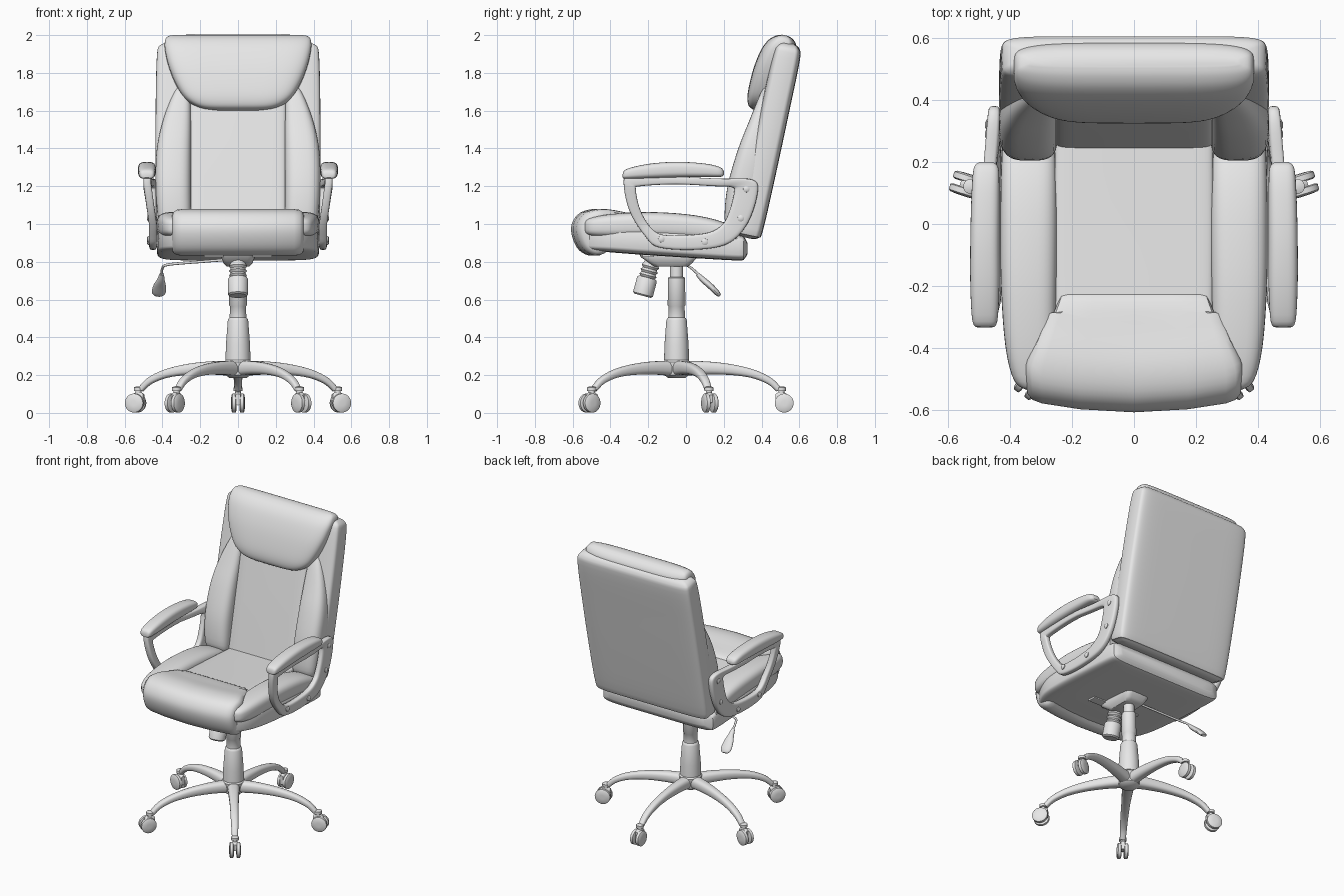
import bpy, bmesh, math
from mathutils import Vector, Matrix

cube = bpy.data.objects.get("Cube")
if cube:
    bpy.data.objects.remove(cube)

grey = bpy.data.materials.new("plain_grey")
grey.use_nodes = True
grey.diffuse_color = (0.8, 0.8, 0.8, 1)
grey.node_tree.nodes["Principled BSDF"].inputs["Base Color"].default_value = (0.8, 0.8, 0.8, 1)

X, Y, Z = Vector((1, 0, 0)), Vector((0, 1, 0)), Vector((0, 0, 1))
parts = []


def loft(name, rings, matrix=None, closed=False):
    """Skin a list of equal rings; cap the ends unless the loft is closed."""
    bm = bmesh.new()
    rows = [[bm.verts.new(p) for p in ring] for ring in rings]
    n = len(rows[0])
    for i in range(len(rows) if closed else len(rows) - 1):
        a, b = rows[i], rows[(i + 1) % len(rows)]
        for j in range(n):
            k = (j + 1) % n
            bm.faces.new((a[j], a[k], b[k], b[j]))
    if not closed:
        bm.faces.new(rows[0])
        bm.faces.new(rows[-1])
    bmesh.ops.recalc_face_normals(bm, faces=bm.faces)
    mesh = bpy.data.meshes.new(name)
    bm.to_mesh(mesh)
    bm.free()
    mesh.materials.append(grey)
    obj = bpy.data.objects.new(name, mesh)
    bpy.context.collection.objects.link(obj)
    if matrix:
        obj.matrix_world = matrix
    parts.append(obj)
    return obj


def smooth(points, sub=4, closed=False):
    """Catmull-Rom resampling of equal-length tuples."""
    n, out = len(points), []
    for i in range(n if closed else n - 1):
        if closed:
            q = [points[(i + d) % n] for d in (-1, 0, 1, 2)]
        else:
            q = [points[min(max(i + d, 0), n - 1)] for d in (-1, 0, 1, 2)]
        for s in range(sub):
            t = s / sub
            out.append(tuple(
                b + 0.5 * t * (c - a + t * (2 * a - 5 * b + 4 * c - d + t * (3 * (b - c) + d - a)))
                for a, b, c, d in zip(*q)))
    return out if closed else out + [points[-1]]


def oval(centre, u, v, a, b, power=2, n=32):
    ring = []
    for i in range(n):
        t = 2 * math.pi * i / n
        c, s = math.cos(t), math.sin(t)
        ring.append(centre + u * math.copysign(a * abs(c) ** (2 / power), c)
                    + v * math.copysign(b * abs(s) ** (2 / power), s))
    return ring


def sweep(name, stations, side=X, axis=None, power=2, sub=4, matrix=None, n=32):
    """Stations are (x, y, z, half width, half height) along a path."""
    st = smooth(stations, sub)
    pts = [Vector(s[:3]) for s in st]
    rings = []
    for i, s in enumerate(st):
        t = axis or (pts[min(i + 1, len(pts) - 1)] - pts[max(i - 1, 0)]).normalized()
        up = t.cross(side).normalized()
        rings.append(oval(pts[i], up.cross(t), up, max(s[3], .002), max(s[4], .002), power, n))
    return loft(name, rings, matrix)


def lathe(name, profile, matrix=None):
    """Profile is (radius, height) turned around z."""
    return loft(name, [oval(Vector((0, 0, h)), X, Y, r, r) for r, h in profile], matrix)


# Base: hub, gas lift, five legs with twin-wheel casters
centre = Matrix.Translation((0, -.05, 0))
lathe("base_hub", [(.045, .185), (.065, .2), (.072, .27), (.06, .285)], centre)
lathe("lift_cover", [(.066, .28), (.064, .36), (.054, .49), (.05, .5), (.044, .505),
                     (.043, .565), (.047, .57), (.045, .715), (.034, .72), (.034, .82)], centre)
for i in range(5):
    m = centre @ Matrix.Rotation(math.radians(90 + 72 * i), 4, "Z")
    sweep("base_leg", [(.03, 0, .235, .04, .04), (.15, 0, .238, .034, .035), (.28, 0, .23, .028, .029),
                       (.4, 0, .208, .025, .023), (.49, 0, .17, .022, .019), (.54, 0, .125, .019, .016)],
          side=Y, power=2.6, matrix=m, n=20)
    lathe("caster_stem", [(.016, .05), (.016, .115), (.024, .117), (.024, .135), (.012, .14)],
          m @ Matrix.Translation((.555, 0, 0)))
    sweep("caster_hood", [(.525, 0, .07, .014, .03), (.555, 0, .085, .016, .03), (.59, 0, .075, .014, .02)],
          side=Y, axis=X, power=4, matrix=m, n=16)
    for s in (-1, 1):
        lathe("caster_wheel", [(.04, -.013), (.05, -.009), (.05, .009), (.042, .014), (.015, .016)],
              m @ Matrix.Translation((.57, .021 * s, .052)) @ Matrix.Rotation(-s * math.pi / 2, 4, "X"))

# Tilt mechanism, tension knob and height lever
sweep("tilt_mechanism", [(0, -.08, .775, .06, .09), (0, -.08, .79, .075, .11),
                         (0, -.09, .825, .09, .15), (0, -.09, .85, .09, .16)], axis=Z, power=6, sub=1)
for y in (-.2, .03):
    sweep("mount_bracket", [(-.18, y, .832, .03, .008), (.18, y, .832, .03, .008)], side=Y, power=6, sub=1)
tilt = Matrix.Translation((0, -.23, .62)) @ Matrix.Rotation(math.radians(-15), 4, "X")
lathe("tension_knob", [(.045, 0), (.054, .008), (.054, .09), (.047, .1)], tilt)
lathe("knob_bellows", [(.047 if i % 2 else .038, .1 + .012 * i) for i in range(6)] + [(.03, .2)], tilt)
sweep("lever_rod", [(0, -.04, .815, .007, .007), (-.2, -.02, .8, .007, .007), (-.37, 0, .785, .007, .007),
                    (-.4, .03, .765, .007, .007), (-.405, .075, .725, .007, .007)], side=Z, n=12)
sweep("lever_handle", [(-.404, .06, .735, .012, .01), (-.408, .09, .705, .02, .015),
                       (-.415, .13, .67, .034, .016), (-.42, .165, .635, .036, .014),
                       (-.422, .178, .62, .02, .008)], n=20)

# Seat: base slab, centre panel, rolled front edge, side bolsters
sweep("seat_base", [(0, -.56, .92, .27, .03), (0, -.53, .92, .335, .058), (0, -.4, .918, .405, .068),
                    (0, -.2, .907, .428, .072), (0, .1, .888, .43, .072), (0, .28, .875, .425, .068),
                    (0, .31, .872, .41, .055), (0, .325, .871, .37, .03)], axis=Y, power=7, n=48)
sweep("seat_centre", [(0, -.28, .98, .256, .055), (0, 0, .965, .258, .055), (0, .3, .95, .256, .055)],
      axis=Y, power=9)

profile = smooth([(-.23, 1.035), (-.35, 1.062), (-.47, 1.08), (-.56, 1.06), (-.605, 1.0), (-.602, .93),
                  (-.565, .86), (-.5, .832), (-.44, .86), (-.38, .91), (-.23, .95)], 4, True)
rings = []
for s, k in [(-1, .7), (-.985, .88), (-.94, .97), (-.85, 1), (-.5, 1), (0, 1),
             (.5, 1), (.85, 1), (.94, .97), (.985, .88), (1, .7)]:
    ring = []
    for y, z in profile:
        half = .25 + .1 * min(max((-.23 - y) / .28, 0), 1)
        ring.append(Vector((s * half, -.43 + (y + .43) * k + .04 * s * s * (y < -.3), .96 + (z - .96) * k)))
    rings.append(ring)
loft("seat_front_roll", rings)

# Backrest, built upright then leaned back
lean = Matrix.Translation((0, .4, .915)) @ Matrix.Rotation(math.radians(-12.1), 4, "X")
sweep("back_shell", [(0, -.075, -.005, .36, .03), (0, -.075, .008, .41, .057), (0, -.075, .05, .43, .072),
                     (0, -.075, .35, .436, .076), (0, -.075, .7, .436, .076), (0, -.075, .97, .43, .074),
                     (0, -.075, 1.03, .415, .06), (0, -.075, 1.05, .37, .03)],
      axis=Z, power=7, matrix=lean, n=48)
sweep("back_centre", [(0, -.1, .03, .256, .07), (0, -.1, .4, .256, .072), (0, -.1, .8, .256, .07)],
      axis=Z, power=9, matrix=lean)
sweep("headrest", [(0, -.165, .665, .1, .02), (0, -.16, .68, .2, .055), (0, -.15, .725, .275, .082),
                   (0, -.142, .8, .325, .094), (0, -.135, .9, .365, .095), (0, -.122, .99, .386, .09),
                   (0, -.11, 1.045, .388, .075), (0, -.106, 1.075, .375, .045), (0, -.106, 1.086, .34, .015)],
      axis=Z, power=4.5, matrix=lean, n=48)

# Paired parts: bolsters, wings and armrests
outer = [(-.33, 1.22), (-.3, 1.07), (-.22, .94), (-.14, .875), (.07, .865), (.23, .9),
         (.33, 1.01), (.38, 1.17), (.35, 1.235), (.18, 1.24), (-.05, 1.25), (-.29, 1.25)]
inner = [(-.265, 1.18), (-.24, 1.07), (-.18, .975), (-.1, .94), (.1, .95), (.19, .995),
         (.23, 1.07), (.255, 1.17), (.24, 1.195), (.15, 1.2), (-.05, 1.21), (-.24, 1.2)]
frame = smooth([o + i for o, i in zip(outer, inner)], 5, True)
for s, label in ((1, "left"), (-1, "right")):
    sweep(label + "_seat_bolster",
          [(s * .315, -.54, .985, .02, .02), (s * .325, -.51, .985, .06, .045), (s * .335, -.4, .99, .08, .062),
           (s * .34, -.2, .995, .09, .068), (s * .34, .0, .985, .092, .067), (s * .34, .15, .965, .09, .06),
           (s * .34, .27, .93, .085, .05)], axis=Y, power=3)
    sweep(label + "_back_wing",
          [(s * .33, -.14, .02, .07, .04), (s * .335, -.145, .07, .086, .07), (s * .342, -.15, .24, .094, .086),
           (s * .34, -.145, .44, .092, .078), (s * .325, -.135, .6, .077, .062), (s * .3, -.12, .75, .05, .05),
           (s * .28, -.11, .82, .03, .04)], axis=Z, power=3, matrix=lean)
    rings = []
    for oy, oz, iy, iz in frame:
        y, z = (oy + iy) / 2, (oz + iz) / 2
        x = .45 + .03 * min(max((z - 1) / .2, 0), 1) * min(max((.34 - y) / .3, 0), 1)
        half = Vector((0, oy - iy, oz - iz)) / 2
        rings.append(oval(Vector((s * x, y, z)), X, half.normalized(), .021, half.length, 4, 20))
    loft(label + "_arm_frame", rings, closed=True)
    sweep(label + "_arm_pad",
          [(s * .482, -.335, 1.255, .022, .01), (s * .482, -.315, 1.265, .04, .026),
           (s * .482, -.2, 1.28, .047, .038), (s * .482, -.05, 1.288, .047, .041),
           (s * .48, .1, 1.284, .045, .036), (s * .478, .18, 1.275, .04, .026),
           (s * .478, .2, 1.27, .022, .01)], axis=Y, power=3)
    for y, z in ((-.13, .92), (.1, .905), (.29, 1.03), (.32, 1.185)):
        lathe(label + "_arm_bolt", [(.018, 0), (.017, .026), (.009, .031)],
              Matrix.Translation((s * .45, y, z)) @ Matrix.Rotation(s * math.pi / 2, 4, "Y"))

# Smooth shading with sharp corners kept
bpy.ops.object.select_all(action="DESELECT")
for obj in parts:
    obj.select_set(True)
bpy.context.view_layer.objects.active = parts[0]
bpy.ops.object.shade_smooth_by_angle(angle=math.radians(40))
